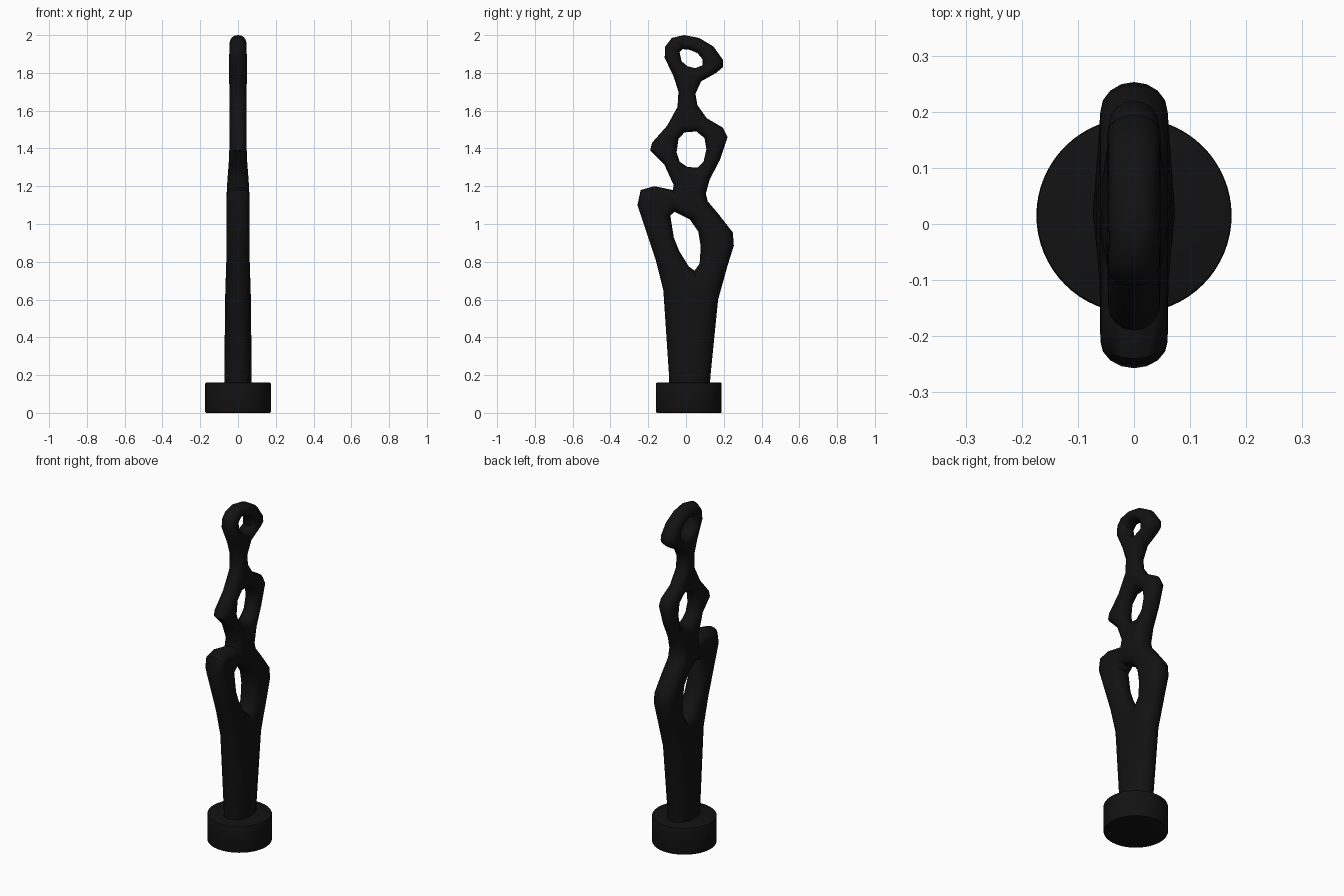
import bpy, bmesh, math
from mathutils import Vector

if "Cube" in bpy.data.objects:
    bpy.data.objects.remove(bpy.data.objects["Cube"])

black = bpy.data.materials.new("black_stone")
black.diffuse_color = (0.006, 0.006, 0.006, 1)
black.use_nodes = True
black.node_tree.nodes["Principled BSDF"].inputs["Base Color"].default_value = black.diffuse_color

# Silhouette in (y, z), clockwise, then the three openings
OUTLINE = [(-.085, .05), (-.09, .2), (-.12, .65), (-.16, .81), (-.257, 1.1), (-.24, 1.18),
           (-.167, 1.2), (-.07, 1.18), (-.065, 1.205), (-.115, 1.315), (-.19, 1.39),
           (-.18, 1.43), (-.1, 1.52), (-.045, 1.62), (-.04, 1.7), (-.065, 1.78),
           (-.113, 1.88), (-.11, 1.94), (-.075, 1.985), (-.01, 2.0), (.07, 1.985),
           (.145, 1.94), (.195, 1.87), (.195, 1.83), (.16, 1.8), (.08, 1.755), (.05, 1.69),
           (.06, 1.63), (.11, 1.56), (.195, 1.51), (.22, 1.46), (.18, 1.34), (.125, 1.235),
           (.105, 1.16), (.115, 1.12), (.17, 1.055), (.248, .955), (.253, .885),
           (.22, .78), (.17, .6), (.13, .2), (.12, .05)]
HOLES = [
    [(-.083, 1.045), (-.06, 1.065), (.02, 1.025), (.065, .96), (.078, .88), (.072, .79),
     (.045, .753), (.015, .775), (-.035, .855), (-.065, .93)],
    [(-.05, 1.38), (-.04, 1.45), (-.008, 1.485), (.055, 1.49), (.098, 1.455), (.108, 1.395),
     (.093, 1.33), (.06, 1.298), (.008, 1.302), (-.034, 1.33)],
    [(-.034, 1.91), (-.018, 1.926), (.02, 1.922), (.06, 1.905), (.087, 1.873), (.087, 1.84),
     (.05, 1.825), (.008, 1.835), (-.024, 1.862)],
]
# Half thickness and edge rounding by height
HALF = [(0, .073), (.3, .072), (.6, .068), (.85, .06), (1.18, .06), (1.32, .047), (1.6, .043),
        (1.8, .048), (1.9, .046), (2, .042)]
ROUND = [(0, .1), (.2, .1), (.6, .08), (.78, .055), (1.15, .045), (1.25, .04), (1.6, .038),
         (1.85, .033), (2, .033)]


def lerp(table, z):
    for (a, va), (b, vb) in zip(table, table[1:]):
        if z <= b:
            return va + (vb - va) * (z - a) / (b - a)
    return table[-1][1]


def inward(pts, i):
    """Mitred direction to the right of travel, towards the solid."""
    p, c, n = (Vector(pts[j % len(pts)]) for j in (i - 1, i, i + 1))
    d1, d2 = (c - p).normalized(), (n - c).normalized()
    n1, n2 = Vector((d1.y, -d1.x)), Vector((d2.y, -d2.x))
    m = (n1 + n2).normalized()
    return m / max(m.dot(n1), .6)


def finish(bm, name, angle):
    bmesh.ops.recalc_face_normals(bm, faces=bm.faces[:])
    me = bpy.data.meshes.new(name)
    bm.to_mesh(me)
    bm.free()
    ob = bpy.data.objects.new(name, me)
    bpy.context.collection.objects.link(ob)
    me.materials.append(black)
    bpy.ops.object.select_all(action='DESELECT')
    ob.select_set(True)
    bpy.context.view_layer.objects.active = ob
    bpy.ops.object.shade_smooth_by_angle(angle=math.radians(angle))
    return ob


# Figure: rounded walls around every loop, then flat faces front and back
bm = bmesh.new()
STEPS = 4
caps = {-1: [], 1: []}
for pts in [OUTLINE] + [h[::-1] for h in HOLES]:
    rings = []
    for k in range(-STEPS, STEPS + 1):
        a = k / STEPS * math.pi / 2
        ring = []
        for i, (y, z) in enumerate(pts):
            q = Vector((y, z)) + inward(pts, i) * lerp(ROUND, z) * (1 - math.cos(a))
            ring.append(bm.verts.new((lerp(HALF, z) * math.sin(a), q.x, q.y)))
        rings.append(ring)
    n = len(pts)
    for r0, r1 in zip(rings, rings[1:]):
        for i in range(n):
            j = (i + 1) % n
            bm.faces.new((r0[i], r0[j], r1[j], r1[i]))
    for side, ring in ((-1, rings[0]), (1, rings[-1])):
        caps[side] += [bm.edges.get((ring[i], ring[(i + 1) % n])) for i in range(n)]
for side, edges in caps.items():
    bmesh.ops.triangle_fill(bm, use_beauty=True, use_dissolve=False, edges=edges,
                            normal=(side, 0, 0))
finish(bm, "figure", 50)

# Round plinth with softened rims
bm = bmesh.new()
bmesh.ops.create_cone(bm, cap_ends=True, segments=64, radius1=.174, radius2=.174, depth=.16)
bmesh.ops.translate(bm, verts=bm.verts[:], vec=(0, .015, .08))
rims = [e for e in bm.edges if abs(e.verts[0].co.z - e.verts[1].co.z) < 1e-4]
bmesh.ops.bevel(bm, geom=rims, offset=.006, segments=2, profile=.5, affect='EDGES')
finish(bm, "plinth", 40)
